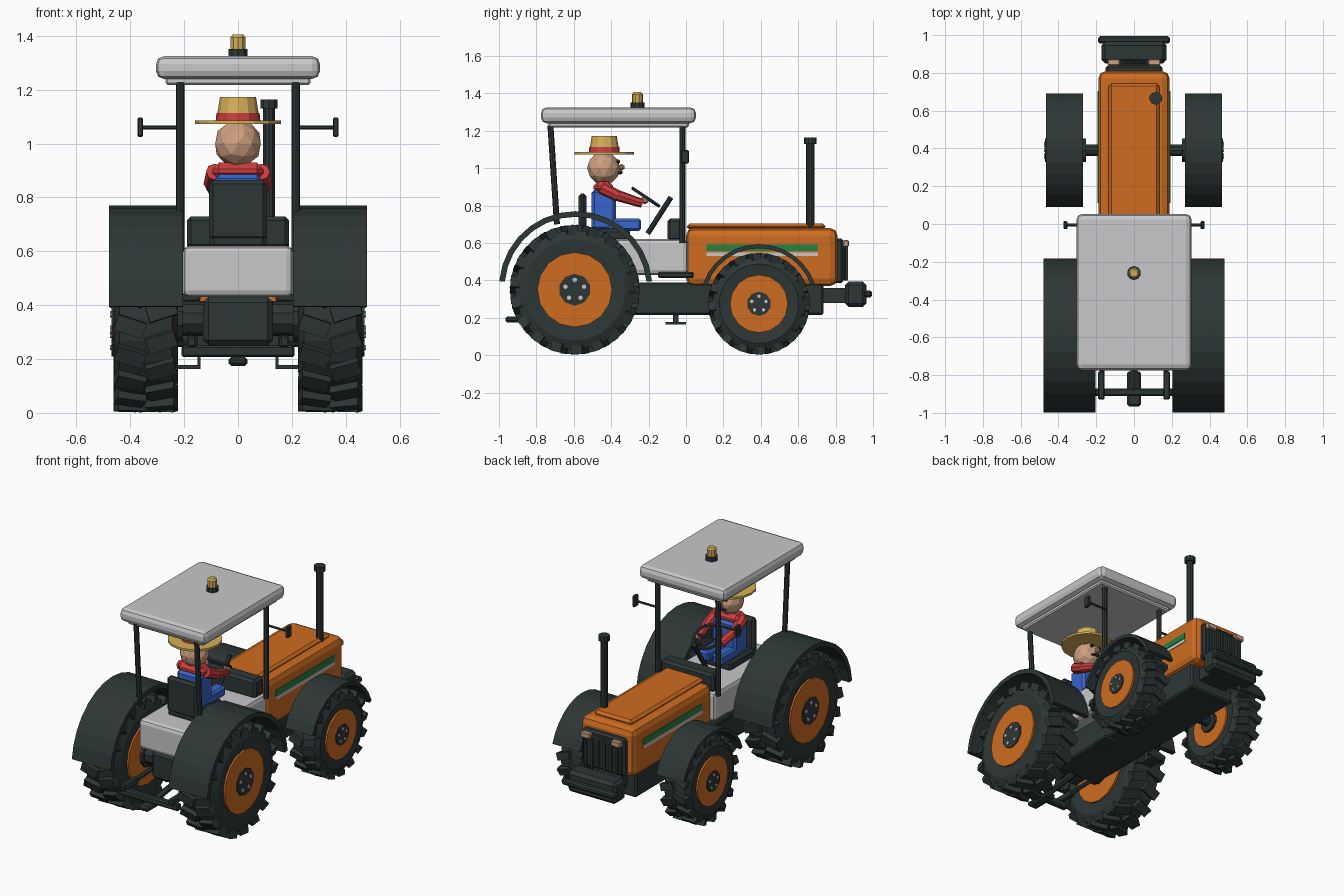
import bpy, bmesh, math
from math import sin, cos, pi, radians
from mathutils import Vector, Matrix

if "Cube" in bpy.data.objects:
    bpy.data.objects.remove(bpy.data.objects["Cube"])


def material(name, rgb):
    m = bpy.data.materials.new(name)
    m.use_nodes = True
    m.diffuse_color = (*rgb, 1)
    m.node_tree.nodes["Principled BSDF"].inputs["Base Color"].default_value = (*rgb, 1)
    return m


ORANGE = material("orange paint", (.62, .15, .015))
DARK = material("dark grey", (.026, .037, .037))
WHITE = material("pale grey", (.58, .58, .6))
SKIN = material("skin", (.62, .35, .22))
STRAW = material("straw yellow", (.67, .43, .1))
RED = material("red", (.6, .045, .045))
BLUE = material("blue", (.04, .13, .6))
GREEN = material("green", (.017, .22, .06))


def finish(name, bm, mat, bevel=0, segments=1):
    bmesh.ops.recalc_face_normals(bm, faces=bm.faces)
    mesh = bpy.data.meshes.new(name)
    bm.to_mesh(mesh)
    bm.free()
    mesh.materials.append(mat)
    ob = bpy.data.objects.new(name, mesh)
    bpy.context.collection.objects.link(ob)
    if bevel:
        mod = ob.modifiers.new("bevel", "BEVEL")
        mod.width, mod.segments = bevel, segments
    return ob


def box(name, mat, xs, ys, zs, bevel=0, segments=1):
    bm = bmesh.new()
    size = [abs(b - a) for a, b in (xs, ys, zs)]
    mid = [(a + b) / 2 for a, b in (xs, ys, zs)]
    bmesh.ops.create_cube(bm, size=1, matrix=Matrix.Translation(mid) @ Matrix.Diagonal((*size, 1)))
    return finish(name, bm, mat, bevel, segments)


def rod(name, mat, a, b, r, r2=None, n=10):
    a, b = Vector(a), Vector(b)
    d = b - a
    m = Matrix.Translation((a + b) / 2) @ d.to_track_quat("Z", "Y").to_matrix().to_4x4()
    bm = bmesh.new()
    bmesh.ops.create_cone(bm, cap_ends=True, segments=n, radius1=r,
                          radius2=r if r2 is None else r2, depth=d.length, matrix=m)
    return finish(name, bm, mat)


def ball(name, mat, pos, r, level=2):
    bm = bmesh.new()
    bmesh.ops.create_icosphere(bm, subdivisions=level, radius=r, matrix=Matrix.Translation(pos))
    return finish(name, bm, mat)


def sweep(name, mat, profile, y, z, a0, a1, n):
    """Turn a closed (x, radius) profile about the x axis; a full turn closes on itself."""
    bm = bmesh.new()
    full = a1 - a0 > 2 * pi - .01
    rings = []
    for i in range(n if full else n + 1):
        a = a0 + (a1 - a0) * i / n
        rings.append([bm.verts.new((x, y + r * cos(a), z + r * sin(a))) for x, r in profile])
    k = len(profile)
    for i in range(n):
        p, q = rings[i], rings[(i + 1) % len(rings)]
        for j in range(k):
            bm.faces.new((p[j], p[(j + 1) % k], q[(j + 1) % k], q[j]))
    if not full:
        bm.faces.new(rings[0])
        bm.faces.new(rings[-1])
    return finish(name, bm, mat)


def wheel(label, s, y, z, radius, x0, x1, rim, hub, lugs):
    core, w, mid = radius * .92, x1 - x0, (x0 + x1) / 2
    tyre = [(x0 + .01, rim * .9), (x0, core * .85), (x0 + .02, core), (x1 - .02, core),
            (x1, core * .85), (x1 - .01, rim * .9)]
    sweep(label + "_tyre", DARK, [(s * x, r) for x, r in tyre], y, z, 0, 2 * pi, 24)
    rod(label + "_rim", ORANGE, (s * (x0 - .003), y, z), (s * (x1 + .003), y, z), rim, n=16)
    rod(label + "_hub", DARK, (s * (x0 - .02), y, z), (s * (x1 + .01), y, z), hub, n=10)
    for i in range(5):
        a = 2 * pi * i / 5 + pi / 2
        p = Vector((s * x1, y + hub * .62 * cos(a), z + hub * .62 * sin(a)))
        rod(label + "_bolt", WHITE, p, p + Vector((s * .016, 0, 0)), hub * .15, n=6)
    # staggered, slanted tread blocks
    bm = bmesh.new()
    for side in (-1, 1):
        for i in range(lugs):
            a = 2 * pi * (i + .25 * side) / lugs
            m = (Matrix.Translation((s * mid, y, z)) @ Matrix.Rotation(a, 4, "X")
                 @ Matrix.Translation((side * w * .25, 0, radius * .925))
                 @ Matrix.Rotation(side * radians(18), 4, "Z")
                 @ Matrix.Diagonal((w * .47, radius * .17, radius * .14, 1)))
            bmesh.ops.create_cube(bm, size=1, matrix=m)
    finish(label + "_tread", bm, DARK)


def fender(label, s, y, z, r, thick, x0, x1, a0, n):
    prof = [(s * x0, r - thick), (s * x1, r - thick), (s * x1, r), (s * x0, r)]
    sweep(label, DARK, prof, y, z, radians(a0), radians(180 - a0), n)


# wheels, fenders, cab posts, mirrors, steps and hitch arms, on both sides
for s, side in ((1, "left"), (-1, "right")):
    wheel(side + "_rear", s, -.595, .35, .347, .225, .46, .2, .085, 18)
    wheel(side + "_front", s, .39, .275, .272, .275, .46, .155, .065, 16)
    fender(side + "_rear_fender", s, -.59, .36, .41, .03, .205, .48, 5, 14)
    fender(side + "_front_fender", s, .39, .277, .317, .022, .27, .465, 19, 12)
    rod(side + "_front_post", DARK, (s * .215, -.02, .6), (s * .215, -.02, 1.23), .016, n=8)
    rod(side + "_rear_post", DARK, (s * .215, -.69, .7), (s * .215, -.725, 1.23), .016, n=8)
    rod(side + "_mirror_arm", DARK, (s * .215, -.005, 1.06), (s * .36, -.005, 1.06), .008, n=6)
    box(side + "_mirror", DARK, (s * .352, s * .374), (-.027, .015), (1.025, 1.097), .005)
    box(side + "_upper_step", DARK, (s * .14, s * .225), (-.15, .04), (.412, .445), .008)
    box(side + "_lower_step", DARK, (s * .14, s * .225), (-.11, 0), (.163, .178))
    box(side + "_step_hanger", DARK, (s * .14, s * .15), (-.07, -.04), (.17, .3))
    box(side + "_chassis_slot", DARK, (s * .155, s * .166), (-.11, 0), (.295, .312))
    rod(side + "_hitch_arm", DARK, (s * .17, -.5, .28), (s * .17, -.92, .265), .015, n=6)
    box(side + "_hitch_end", DARK, (s * .155, s * .19), (-.93, -.78), (.245, .285), .006)
    # stripes and headlights
    box(side + "_green_stripe", GREEN, (s * .186, s * .193), (.11, .705), (.556, .592))
    box(side + "_white_stripe", WHITE, (s * .186, s * .193), (.11, .705), (.53, .55))
    box(side + "_headlight", SKIN, (s * .075, s * .14), (.84, .872), (.58, .615), .005)

# chassis and axles
box("chassis", DARK, (-.16, .16), (-.55, .735), (.215, .39), .01)
box("rear_transaxle", DARK, (-.13, .13), (-.7, -.4), (.25, .43), .02)
rod("rear_axle", DARK, (-.23, -.595, .35), (.23, -.595, .35), .065)
rod("front_axle", DARK, (-.28, .39, .277), (.28, .39, .277), .032)
box("hitch_crossbar", DARK, (-.21, .21), (-.91, -.87), (.207, .25), .008)
box("drawbar", DARK, (-.036, .036), (-.965, -.78), (.175, .207), .01)
rod("drawbar_link", DARK, (0, -.5, .25), (0, -.88, .2), .02, n=6)

# hood, grille and front weight
box("hood", ORANGE, (-.189, .189), (0, .81), (.37, .68), .04, 2)
box("hood_panel", ORANGE, (-.135, .135), (.005, .745), (.67, .705), .015)
box("grille_frame", DARK, (-.15, .15), (.79, .84), (.385, .625), .012)
box("grille_core", DARK, (-.135, .135), (.83, .852), (.4, .6), .006)
for i in range(6):
    x = -.11 + i * .044
    box("grille_slat", DARK, (x - .008, x + .008), (.84, .866), (.4, .585))
box("weight_bracket", DARK, (-.1, .1), (.7, .88), (.28, .36))
box("front_weight", DARK, (-.173, .173), (.85, .965), (.257, .395), .02)
box("front_bumper", DARK, (-.19, .19), (.955, .995), (.308, .345), .01)

# exhaust
rod("exhaust_pipe", DARK, (.115, .665, .68), (.115, .665, 1.15), .023)
rod("exhaust_cap", DARK, (.115, .665, 1.13), (.115, .665, 1.163), .034)

# cab
box("cab_base", WHITE, (-.205, .205), (-.72, .01), (.43, .62), .025, 2)
box("dashboard", DARK, (-.19, .19), (-.1, -.005), (.61, .73), .015)
box("roof_lining", WHITE, (-.27, .27), (-.735, .015), (1.218, 1.25), .008)
box("roof", WHITE, (-.305, .305), (-.775, .053), (1.24, 1.325), .03, 2)
rod("beacon_base", DARK, (0, -.26, 1.32), (0, -.26, 1.352), .037)
rod("beacon_lamp", STRAW, (0, -.26, 1.345), (0, -.26, 1.395), .029)
rod("beacon_top", STRAW, (0, -.26, 1.395), (0, -.26, 1.406), .029, .02)
box("seat_cushion", DARK, (-.105, .105), (-.57, -.3), (.61, .675), .015)
box("seat_back", DARK, (-.107, .107), (-.575, -.532), (.64, .865), .015)
rod("steering_column", DARK, (0, -.205, .65), (0, -.08, .845), .014, n=8)
bpy.ops.mesh.primitive_torus_add(major_segments=14, minor_segments=6, major_radius=.085, minor_radius=.01,
                                 location=(0, -.215, .845), rotation=(radians(-34), 0, 0))
steering = bpy.context.object
steering.name = "steering_wheel"
steering.data.materials.append(DARK)
rod("steering_spoke", DARK, (-.083, -.215, .845), (.083, -.215, .845), .008, n=6)

# driver
box("overalls", BLUE, (-.085, .085), (-.505, -.375), (.67, .885), .015)
box("shirt", RED, (-.095, .095), (-.495, -.39), (.865, .93), .025)
for s, side in ((1, "left"), (-1, "right")):
    box(side + "_leg", BLUE, (s * .012, s * .085), (-.42, -.24), (.665, .73), .012)
    rod(side + "_upper_arm", RED, (s * .085, -.45, .895), (s * .098, -.36, .85), .034, .03, 8)
    rod(side + "_forearm", RED, (s * .098, -.37, .855), (s * .08, -.235, .812), .03, .024, 8)
    ball(side + "_hand", SKIN, (s * .075, -.22, .83), .024, 1)
    ball(side + "_eye", DARK, (s * .03, -.362, 1.035), .012, 1)
    rod(side + "_moustache", DARK, (0, -.35, .978), (s * .035, -.36, .97), .012, .005, 6)
ball("head", SKIN, (0, -.44, 1.0), .089)
ball("nose", SKIN, (0, -.345, 1.005), .018, 1)
rod("hat_brim", STRAW, (0, -.437, 1.073), (0, -.437, 1.086), .16, n=16)
rod("hat_band", RED, (0, -.437, 1.085), (0, -.437, 1.113), .083, .08, 12)
rod("hat_crown", STRAW, (0, -.437, 1.085), (0, -.437, 1.173), .081, .067, 12)
